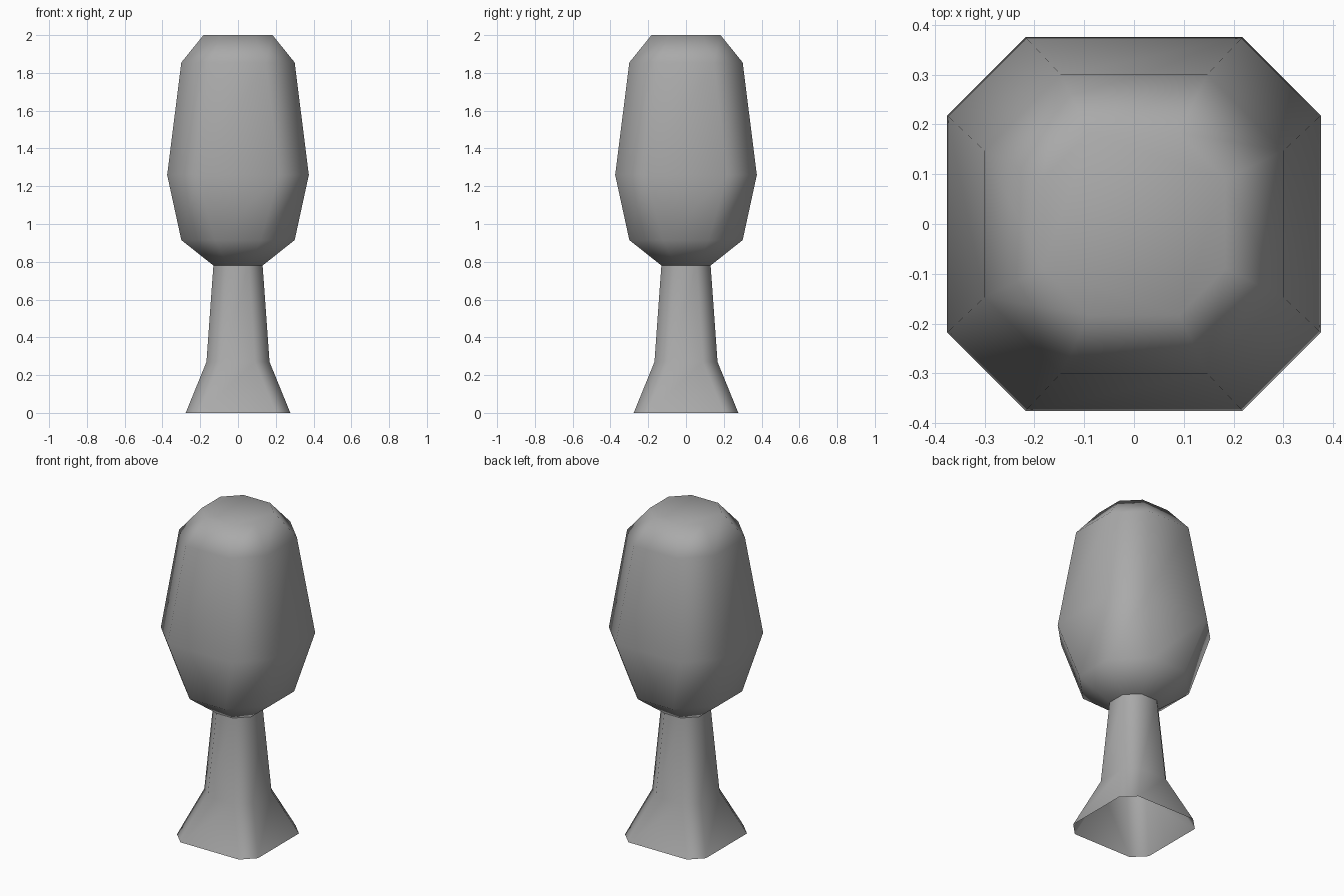
import bpy, bmesh

cube = bpy.data.objects.get("Cube")
if cube:
    bpy.data.objects.remove(cube, do_unlink=True)

grey = bpy.data.materials.new("plain grey")
grey.use_nodes = True
grey.diffuse_color = (0.4, 0.4, 0.4, 1)
grey.node_tree.nodes["Principled BSDF"].inputs["Base Color"].default_value = grey.diffuse_color


def loft(name, sections, capped):
    """Skin stacked chamfered squares given as (height, half width, half flat side)."""
    bm = bmesh.new()
    rings = []
    for z, r, f in sections:
        outline = [(r, -f), (r, f), (f, r), (-f, r), (-r, f), (-r, -f), (-f, -r), (f, -r)]
        rings.append([bm.verts.new((x, y, z)) for x, y in outline])
    for low, high in zip(rings, rings[1:]):
        for i in range(len(low)):
            j = (i + 1) % len(low)
            bm.faces.new((low[i], low[j], high[j], high[i]))
    if capped:
        bm.faces.new(rings[0][::-1])
        bm.faces.new(rings[-1])
    for face in bm.faces:
        face.smooth = True
    mesh = bpy.data.meshes.new(name)
    bm.to_mesh(mesh)
    bm.free()
    mesh.materials.append(grey)
    obj = bpy.data.objects.new(name, mesh)
    bpy.context.collection.objects.link(obj)
    # Larger faces steer the smooth shading
    weighted = obj.modifiers.new("area shading", "WEIGHTED_NORMAL")
    weighted.mode = "FACE_AREA"
    weighted.weight = 50
    return obj


# Flared trunk, open at both ends
loft("trunk", [(0, 0.277, 0.2), (0.27, 0.167, 0.09), (0.785, 0.13, 0.057)], False)

# Rounded leaf crown
loft("crown", [(0.78, 0.13, 0.057), (0.915, 0.3, 0.12), (1.26, 0.375, 0.218),
               (1.855, 0.3, 0.147), (2, 0.183, 0.09)], True)
